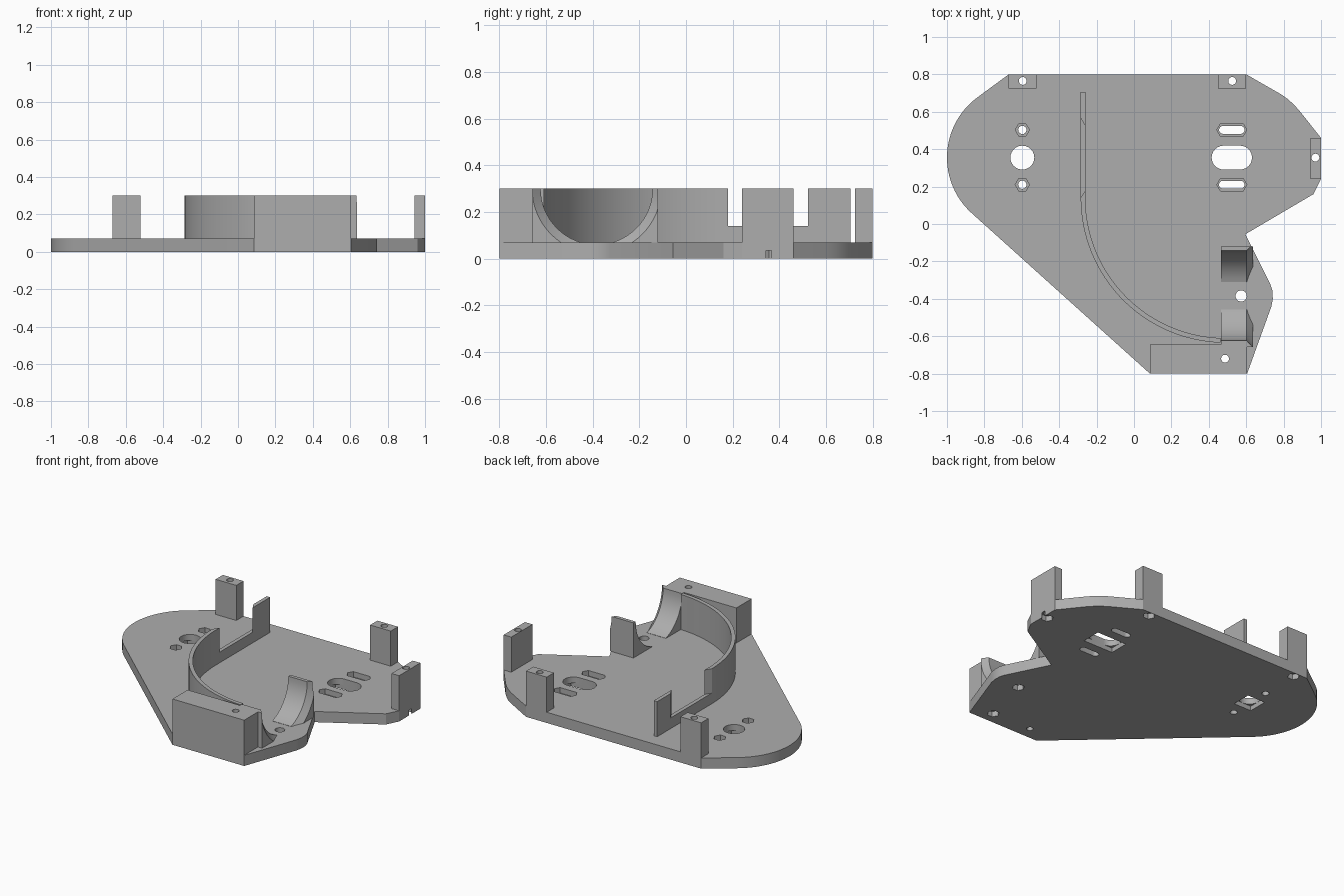
import bpy, math

if "Cube" in bpy.data.objects:
    bpy.data.objects.remove(bpy.data.objects["Cube"])

PLATE_TOP, TOP = 0.07, 0.30
grey = bpy.data.materials.new("grey plastic")
grey.diffuse_color = (0.42, 0.42, 0.42, 1)
grey.use_nodes = True
grey.node_tree.nodes["Principled BSDF"].inputs["Base Color"].default_value = grey.diffuse_color


def prism(name, outline, z0, z1):
    """Extrude a counter-clockwise xy outline from z0 to z1."""
    n = len(outline)
    verts = [(x, y, z) for z in (z0, z1) for x, y in outline]
    faces = [tuple(reversed(range(n))), tuple(range(n, 2 * n))]
    faces += [(i, (i + 1) % n, n + (i + 1) % n, n + i) for i in range(n)]
    me = bpy.data.meshes.new(name)
    me.from_pydata(verts, [], faces)
    me.materials.append(grey)
    ob = bpy.data.objects.new(name, me)
    bpy.context.collection.objects.link(ob)
    return ob


def arc(cx, cy, r, a0, a1, n):
    """Points along an arc, angles in degrees."""
    angles = [math.radians(a0 + (a1 - a0) * i / n) for i in range(n + 1)]
    return [(cx + r * math.cos(a), cy + r * math.sin(a)) for a in angles]


def rect(x0, x1, y0, y1):
    return [(x0, y0), (x1, y0), (x1, y1), (x0, y1)]


def ngon(x, y, r, n=24):
    return arc(x, y, r, 0, 360 - 360 / n, n - 1)


def slot(x, y, half, r, n=12):
    """Stadium outline; n=3 gives hexagonal ends."""
    return arc(x + half, y, r, -90, 90, n) + arc(x - half, y, r, 90, 270, n)


def hex_slot(x, y, half, r):
    h = r * math.sqrt(3) / 2
    return [(x - half - r, y), (x - half - r / 2, y - h), (x + half + r / 2, y - h),
            (x + half + r, y), (x + half + r / 2, y + h), (x - half - r / 2, y + h)]


def cut(ob, cutter):
    """Subtract the cutter and remove it."""
    mod = ob.modifiers.new("cut", 'BOOLEAN')
    mod.operation, mod.solver, mod.object = 'DIFFERENCE', 'EXACT', cutter
    bpy.context.view_layer.update()
    graph = bpy.context.evaluated_depsgraph_get()
    me = bpy.data.meshes.new_from_object(ob.evaluated_get(graph))
    ob.modifiers.clear()
    ob.data = me
    bpy.data.objects.remove(cutter)


def drill(ob, outline, z0=-0.1, z1=0.5):
    cut(ob, prism("cutter", outline, z0, z1))


# Base plate with rounded left end
outline = [(0.605, -0.80), (0.735, -0.44), (0.742, -0.40), (0.741, -0.36), (0.73, -0.325),
           (0.595, -0.055), (0.96, 0.16), (1.0, 0.24), (1.0, 0.46), (0.885, 0.605),
           (0.855, 0.638), (0.82, 0.67), (0.78, 0.697), (0.60, 0.80), (-0.67, 0.80)]
outline += arc(-0.6, 0.355, 0.4, 127, 228, 24) + [(0.085, -0.80)]
plate = prism("base_plate", outline, 0, PLATE_TOP)

# Shaft openings with square pockets underneath
for x, half, r in ((-0.597, 0.0, 0.064), (0.523, 0.044, 0.064)):
    drill(plate, slot(x, 0.355, half, r))
    drill(plate, rect(x - half - r, x + half + r, 0.355 - r, 0.355 + r), -0.1, 0.03)

# Screw holes and slots with hexagonal recesses on top
for y in (0.21, 0.503):
    drill(plate, ngon(-0.597, y, 0.022))
    drill(plate, hex_slot(-0.597, y, 0.0, 0.038), 0.035, 0.2)
    drill(plate, slot(0.523, y, 0.047, 0.021))
    drill(plate, hex_slot(0.523, y, 0.042, 0.038), 0.035, 0.2)

# Mounting holes with nut pockets underneath
mounts = [(-0.595, 0.765), (0.525, 0.765), (0.97, 0.355), (0.487, -0.72), (0.573, -0.385)]
for i, (x, y) in enumerate(mounts):
    drill(plate, ngon(x, y, 0.03 if i == 4 else 0.021))
    drill(plate, hex_slot(x, y, 0.0, 0.037), -0.1, 0.035)
drill(plate, ngon(0.205, -0.718, 0.02))
parts = [plate]

# Standing posts and front block, each drilled for a screw
for name, box, hole in (
        ("back_left_post", (-0.67, -0.52, 0.725, 0.80), mounts[0]),
        ("back_right_post", (0.45, 0.60, 0.725, 0.80), mounts[1]),
        ("right_post", (0.945, 1.0, 0.24, 0.46), mounts[2]),
        ("front_block", (0.085, 0.605, -0.80, -0.643), mounts[3])):
    post = prism(name, rect(*box), PLATE_TOP, TOP)
    drill(post, ngon(*hole, 0.021))
    parts.append(post)

# Curved guide wall: straight run, then a quarter turn
cx, cy, ro, ri = 0.49, 0.14, 0.775, 0.75
end = 268
path = [(cx - ro, 0.705)] + arc(cx, cy, ro, 180, end, 48)
path += arc(cx, cy, ri, end, 180, 48) + [(cx - ri, 0.705)]
wall = prism("guide_wall", path, PLATE_TOP, TOP)
# Lowered section with slanted ends
drill(wall, [(-0.31, 0.10), (-0.235, 0.22), (-0.235, 0.48), (-0.31, 0.61)], 0.14, 0.5)
parts.append(wall)

# Saddle: block hollowed by a horizontal bore that flares outwards
saddle = prism("motor_saddle", rect(0.465, 0.635, -0.657, -0.12), PLATE_TOP, TOP)
n = 64
stations = ((0.40, 0.24), (0.602, 0.24), (0.65, 0.293))
verts = [(x, -0.383 + r * math.cos(2 * math.pi * i / n), TOP + r * math.sin(2 * math.pi * i / n))
         for x, r in stations for i in range(n)]
faces = [tuple(reversed(range(n))), tuple(range(2 * n, 3 * n))]
faces += [(k * n + i, k * n + (i + 1) % n, (k + 1) * n + (i + 1) % n, (k + 1) * n + i)
          for k in range(2) for i in range(n)]
me = bpy.data.meshes.new("bore")
me.from_pydata(verts, [], faces)
me.materials.append(grey)
bore = bpy.data.objects.new("bore", me)
bpy.context.collection.objects.link(bore)
cut(saddle, bore)
# Clear the thin sliver left between the two saddle halves
drill(saddle, rect(0.40, 0.70, -0.456, -0.31))
parts.append(saddle)

# Smooth curved walls, keep crisp edges
for ob in parts:
    bpy.ops.object.select_all(action='DESELECT')
    ob.select_set(True)
    bpy.context.view_layer.objects.active = ob
    bpy.ops.object.shade_smooth_by_angle(angle=math.radians(25))
